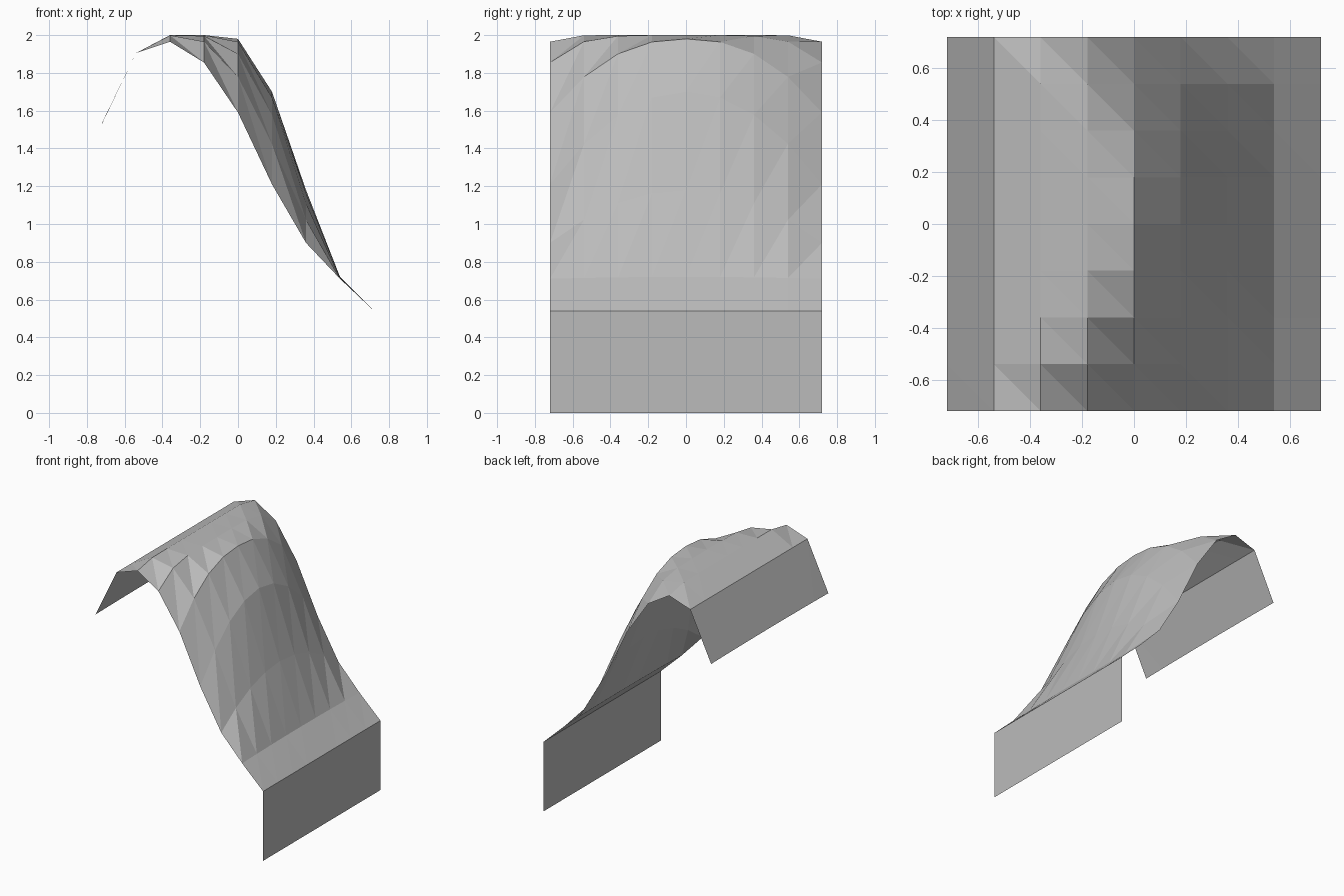
import bpy, bmesh

cube = bpy.data.objects.get("Cube")
if cube:
    bpy.data.objects.remove(cube, do_unlink=True)

# Single plain grey
grey = bpy.data.materials.new("plain_grey")
grey.use_nodes = True
colour = (0.5, 0.5, 0.5, 1)
grey.diffuse_color = colour
grey.node_tree.nodes["Principled BSDF"].inputs["Base Color"].default_value = colour

HALF, CELLS = 0.72, 8
STEP = 2 * HALF / CELLS

# Per column along x: (height on the middle line, height at the ends, roundness)
COLUMNS = [
    (1.535, 1.53, 2), (1.905, 1.905, 2), (2.0, 1.965, 12),
    (2.0, 1.855, 5), (1.98, 1.59, 2.3), (1.70, 1.21, 2),
    (1.18, 0.90, 2), (0.72, 0.71, 2), (0.54, 0.54, 2),
]


def finish(name, bm):
    mesh = bpy.data.meshes.new(name)
    bm.to_mesh(mesh)
    bm.free()
    mesh.materials.append(grey)
    obj = bpy.data.objects.new(name, mesh)
    bpy.context.collection.objects.link(obj)
    return obj


# Bulging slope: a triangulated height grid
bm = bmesh.new()
grid = []
for i, (middle, end, power) in enumerate(COLUMNS):
    column = []
    for j in range(CELLS + 1):
        y = -HALF + j * STEP
        z = middle - (middle - end) * abs(y / HALF) ** power
        column.append(bm.verts.new((-HALF + i * STEP, y, z)))
    grid.append(column)
for i in range(CELLS):
    for j in range(CELLS):
        a, b = grid[i][j], grid[i + 1][j]
        c, d = grid[i + 1][j + 1], grid[i][j + 1]
        bm.faces.new((a, b, d))
        bm.faces.new((b, c, d))
finish("slope_surface", bm)

# Upright wall under the low edge
bm = bmesh.new()
low = COLUMNS[-1][0]
corners = [(-HALF, 0), (HALF, 0), (HALF, low), (-HALF, low)]
bm.faces.new([bm.verts.new((HALF, y, z)) for y, z in corners])
finish("low_edge_wall", bm)
